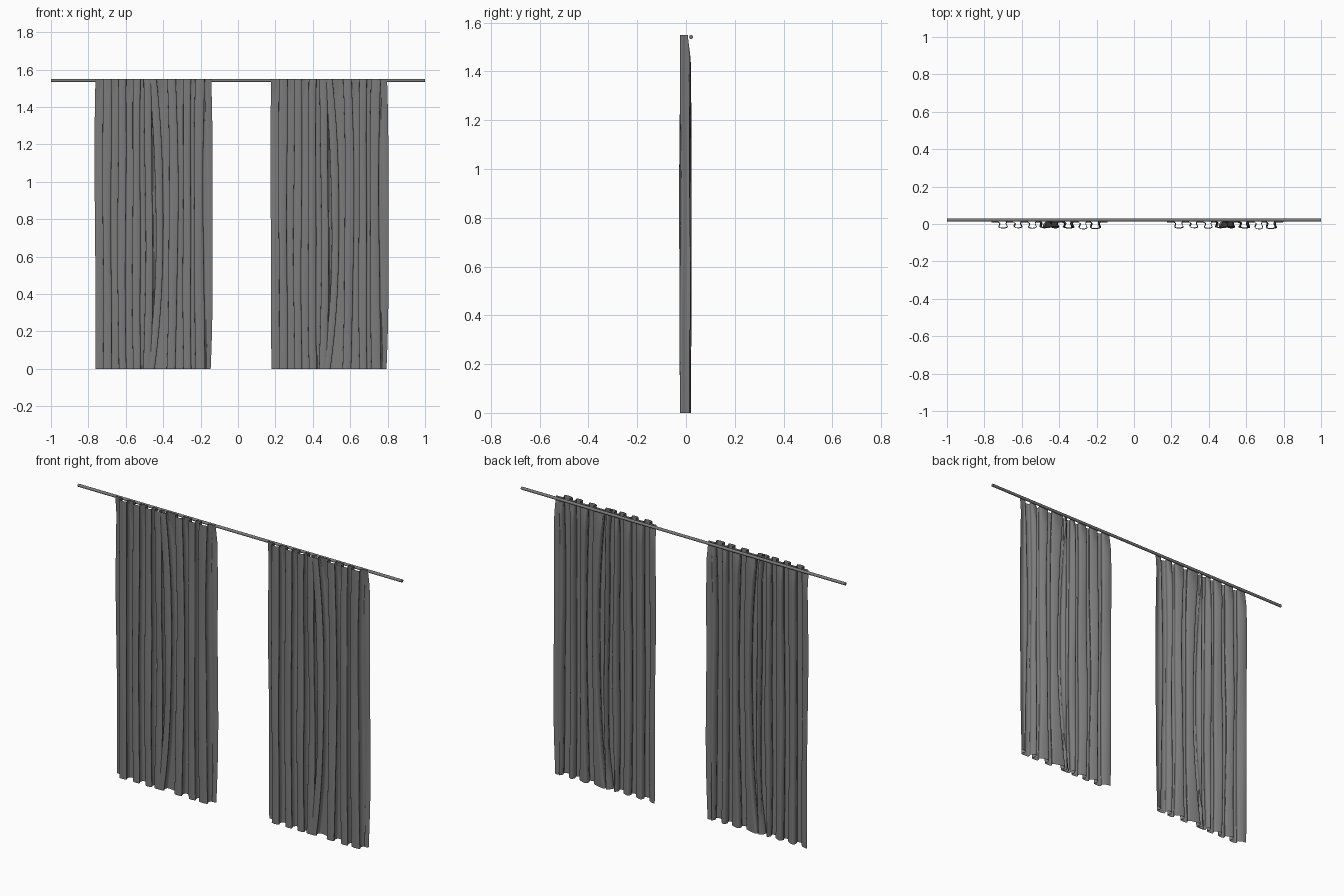
import bpy, bmesh, math, random
from mathutils import Vector

cube = bpy.data.objects.get("Cube")
if cube:
    bpy.data.objects.remove(cube, do_unlink=True)


def make_material(name, value):
    mat = bpy.data.materials.new(name)
    mat.use_nodes = True
    colour = (value, value, value, 1)
    mat.diffuse_color = colour
    mat.node_tree.nodes["Principled BSDF"].inputs["Base Color"].default_value = colour
    return mat


grey = make_material("mid_grey", 0.2)

HEIGHT = 1.55
ROWS = 32
STEPS = 8
BACK, FRONT = 0.02, -0.02

# Cloth plan: each pleat is (left x, right x, sideways drift towards the ends)
PLEATS = [(0.05, 0.085, 0.0), (0.13, 0.16, 0.004), (0.205, 0.235, 0.006),
          (0.275, 0.305, -0.01), (0.335, 0.365, -0.05), (0.405, 0.44, -0.015),
          (0.475, 0.505, 0.006), (0.535, 0.575, 0.01)]


def plan_points():
    rng = random.Random(4)
    pts = [(0.0, BACK, 0.006), (0.025, BACK - 0.003, 0.004)]
    for left, right, drift in PLEATS:
        depth = FRONT - rng.uniform(0, 0.006)
        # pinched neck, rounded front, pinched neck, flat back
        pts += [(left, 0.004, drift), (left - 0.004, depth + 0.006, drift),
                ((left + right) / 2, depth, drift),
                (right + 0.006, depth + 0.005, drift), (right, 0.002, drift),
                (right + 0.012, BACK, drift)]
    pts += [(0.61, BACK - 0.006, -0.012), (0.635, BACK - 0.002, -0.014)]
    return [Vector(p) for p in pts]


def smooth_path(pts):
    """Catmull-Rom curve through the points."""
    path = []
    for i in range(len(pts) - 1):
        a, b = pts[max(i - 1, 0)], pts[i]
        c, d = pts[i + 1], pts[min(i + 2, len(pts) - 1)]
        for s in range(STEPS):
            t = s / STEPS
            path.append(0.5 * (2 * b + (c - a) * t + (2 * a - 5 * b + 4 * c - d) * t ** 2
                               + (3 * b - a - 3 * c + d) * t ** 3))
    return path + [pts[-1]]


def cloth_point(p, z, start):
    u = z / HEIGHT
    end = (2 * u - 1) ** 2
    sway = 0.004 * math.sin(5 * u + 23 * p.x)
    x = start + p.x + p.z * end * (1 if u < 0.5 else 0.8) + sway * math.sin(math.pi * u)
    y = p.y + 0.003 * math.sin(7 * u + 40 * p.x) * math.sin(math.pi * u)
    # the heading is drawn forward so that it hangs in front of the rod
    y_limit = 0.023 - 0.016 * min(1, max(0, (z - 1.42) / (HEIGHT - 1.42)))
    return x, min(y, y_limit), z


def make_panel(name, start):
    bm = bmesh.new()
    path = smooth_path(plan_points())
    grid = [[bm.verts.new(cloth_point(p, HEIGHT * r / ROWS, start)) for p in path]
            for r in range(ROWS + 1)]
    for low, high in zip(grid, grid[1:]):
        for i in range(len(path) - 1):
            face = bm.faces.new((low[i], low[i + 1], high[i + 1], high[i]))
            face.smooth = True
    mesh = bpy.data.meshes.new(name)
    bm.to_mesh(mesh)
    bm.free()
    mesh.materials.append(grey)
    obj = bpy.data.objects.new(name, mesh)
    bpy.context.collection.objects.link(obj)


make_panel("right_curtain", -0.767)
make_panel("left_curtain", 0.173)

# Curtain rod
bpy.ops.mesh.primitive_cylinder_add(vertices=16, radius=0.008, depth=2,
                                    location=(0, 0.021, 1.541),
                                    rotation=(0, math.pi / 2, 0))
rod = bpy.context.object
rod.name = "curtain_rod"
rod.data.materials.append(grey)
bpy.ops.object.shade_smooth_by_angle()
